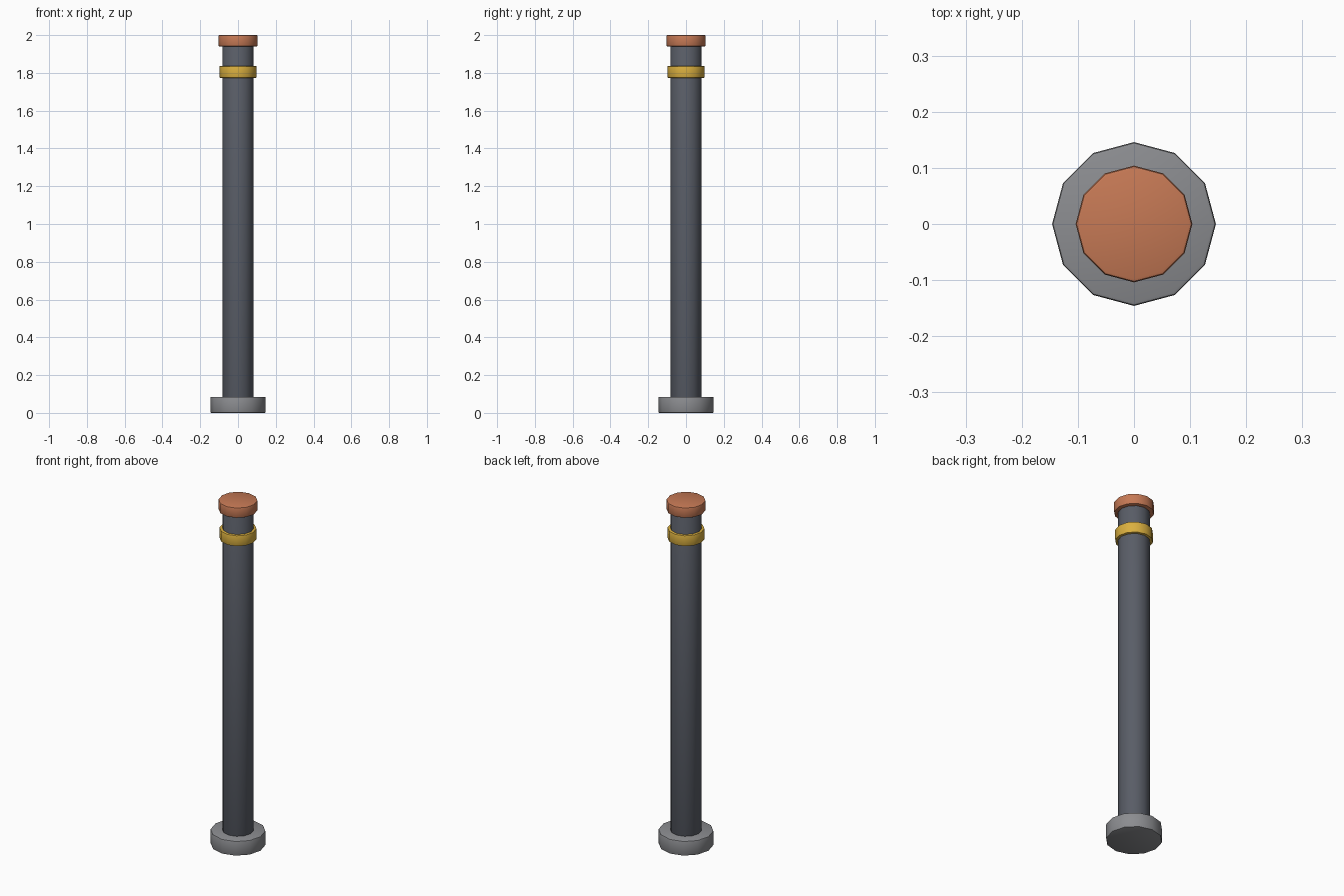
import bpy
import math

cube = bpy.data.objects.get("Cube")
if cube:
    bpy.data.objects.remove(cube, do_unlink=True)

SIDES = 12


def material(name, colour):
    mat = bpy.data.materials.new(name)
    mat.use_nodes = True
    mat.diffuse_color = (*colour, 1)
    mat.node_tree.nodes["Principled BSDF"].inputs["Base Color"].default_value = (*colour, 1)
    return mat


def disc(name, radius, bottom, top, mat, bevel):
    """Upright twelve-sided cylinder with softened rims."""
    bpy.ops.mesh.primitive_cylinder_add(
        vertices=SIDES, radius=radius, depth=top - bottom,
        location=(0, 0, (bottom + top) / 2))
    obj = bpy.context.object
    obj.name = name
    obj.data.materials.append(mat)
    mod = obj.modifiers.new("Rim bevel", 'BEVEL')
    mod.width = bevel
    mod.segments = 2
    mod.limit_method = 'ANGLE'
    mod.angle_limit = math.radians(40)
    bpy.ops.object.modifier_apply(modifier=mod.name)
    bpy.ops.object.shade_smooth_by_angle(angle=math.radians(40))
    return obj


steel = material("dark steel", (0.10, 0.11, 0.135))
grey = material("base grey", (0.26, 0.265, 0.28))
copper = material("copper", (0.56, 0.19, 0.09))
gold = material("gold", (0.70, 0.43, 0.05))

# Foot, shaft, ring and cap from the ground up
disc("base_flange", 0.146, 0.0, 0.085, grey, 0.006)
disc("shaft", 0.083, 0.001, 1.942, steel, 0.006)
disc("ring_band", 0.098, 1.774, 1.836, gold, 0.003)
disc("top_cap", 0.104, 1.94, 2.0, copper, 0.006)
